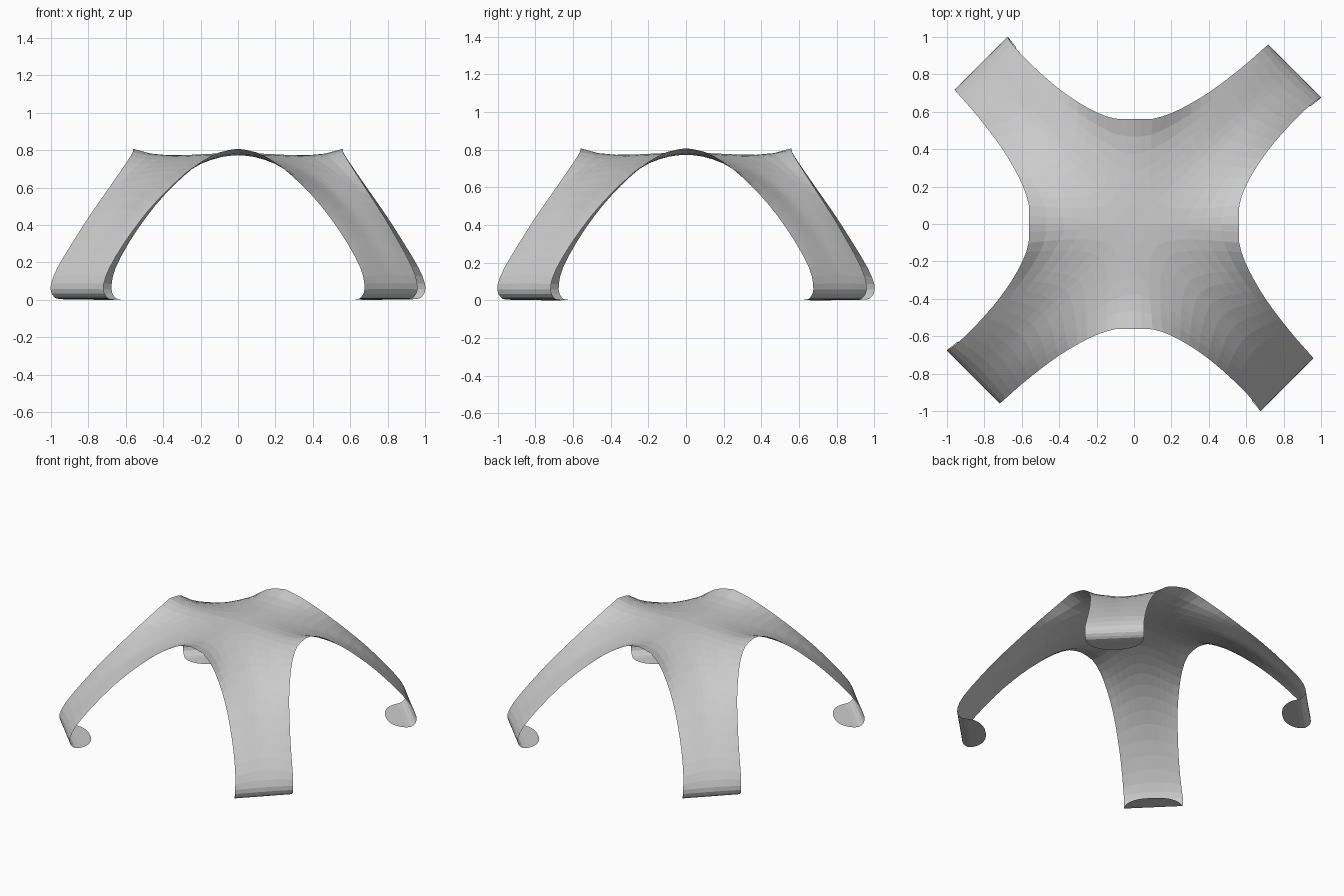
import bpy, bmesh, math
from mathutils import Vector

if "Cube" in bpy.data.objects:
    bpy.data.objects.remove(bpy.data.objects["Cube"])

# Stations along one leg: edge (s, t, z) and centre line (s, z);
# s runs along the diagonal, t across it
STATIONS = [
    (.397, .397, .808, .00, .785),
    (.469, .327, .788, .17, .775),
    (.562, .279, .735, .34, .742),
    (.668, .246, .657, .51, .690),
    (.785, .221, .560, .68, .605),
    (.909, .206, .445, .85, .487),
    (1.039, .197, .305, 1.01, .335),
    (1.145, .197, .172, 1.13, .190),
    (1.185, .200, .085, 1.183, .090),
    (1.180, .200, .035, 1.180, .035),
    (1.150, .197, .008, 1.150, .008),
]
SUB, ACROSS, LEGS = 2, 12, 4


def catmull(i, f):
    """Smooth value between station i and i + 1."""
    n = len(STATIONS) - 1
    p = [Vector(STATIONS[min(max(i + k, 0), n)]) for k in (-1, 0, 1, 2)]
    return 0.5 * (2 * p[1] + (p[2] - p[0]) * f
                  + (2 * p[0] - 5 * p[1] + 4 * p[2] - p[3]) * f * f
                  + (3 * p[1] - p[0] - 3 * p[2] + p[3]) * f ** 3)


rows = []
last = len(STATIONS) - 1
for i in range(last):
    for k in range(SUB):
        rows.append((i + k / SUB, catmull(i, k / SUB)))
rows.append((last, Vector(STATIONS[-1])))

# Rounded tongue folded under the foot
for k in range(1, 9):
    a = math.pi / 2 * k / 8
    s, z = 1.15 - .14 * math.sin(a), .004 * (1 - k / 8)
    rows.append((last, Vector((s, .197 * max(math.cos(a), 0) ** .85, z, s, z))))

bm = bmesh.new()
for leg in range(LEGS):
    ang = math.pi / 4 + leg * math.pi / 2
    ds, dt = Vector((math.cos(ang), math.sin(ang))), Vector((-math.sin(ang), math.cos(ang)))
    grid = []
    for w, (es, et, ez, ms, mz) in rows:
        shift = -.03 * min(w / 8, 1) ** 2
        dip = .089 * max(0, 1 - w / 4)
        soft = .35 * min(w, 1)          # rounds the crease on the centre line
        line = []
        for j in range(ACROSS + 1):
            v = 2 * j / ACROSS - 1
            f = (math.hypot(v, soft) - soft) / (math.hypot(1, soft) - soft)
            xy = ds * (ms + (es - ms) * f) + dt * (et * v + shift)
            z = mz + (ez - mz) * v * v + dip * (v ** 4 - v * v)
            line.append(bm.verts.new((xy.x, xy.y, max(z, 0))))
        grid.append(line)
    for a, b in zip(grid, grid[1:]):
        for j in range(ACROSS):
            bm.faces.new((a[j], b[j], b[j + 1], a[j + 1]))

# Join the four legs along the crown
bmesh.ops.remove_doubles(bm, verts=bm.verts, dist=.0005)
bmesh.ops.recalc_face_normals(bm, faces=bm.faces)
top = max(bm.faces, key=lambda f: f.calc_center_median().z)
if top.normal.z < 0:
    bmesh.ops.reverse_faces(bm, faces=bm.faces)

mesh = bpy.data.meshes.new("canopy_shell")
bm.to_mesh(mesh)
bm.free()
shell = bpy.data.objects.new("canopy_shell", mesh)
bpy.context.collection.objects.link(shell)
